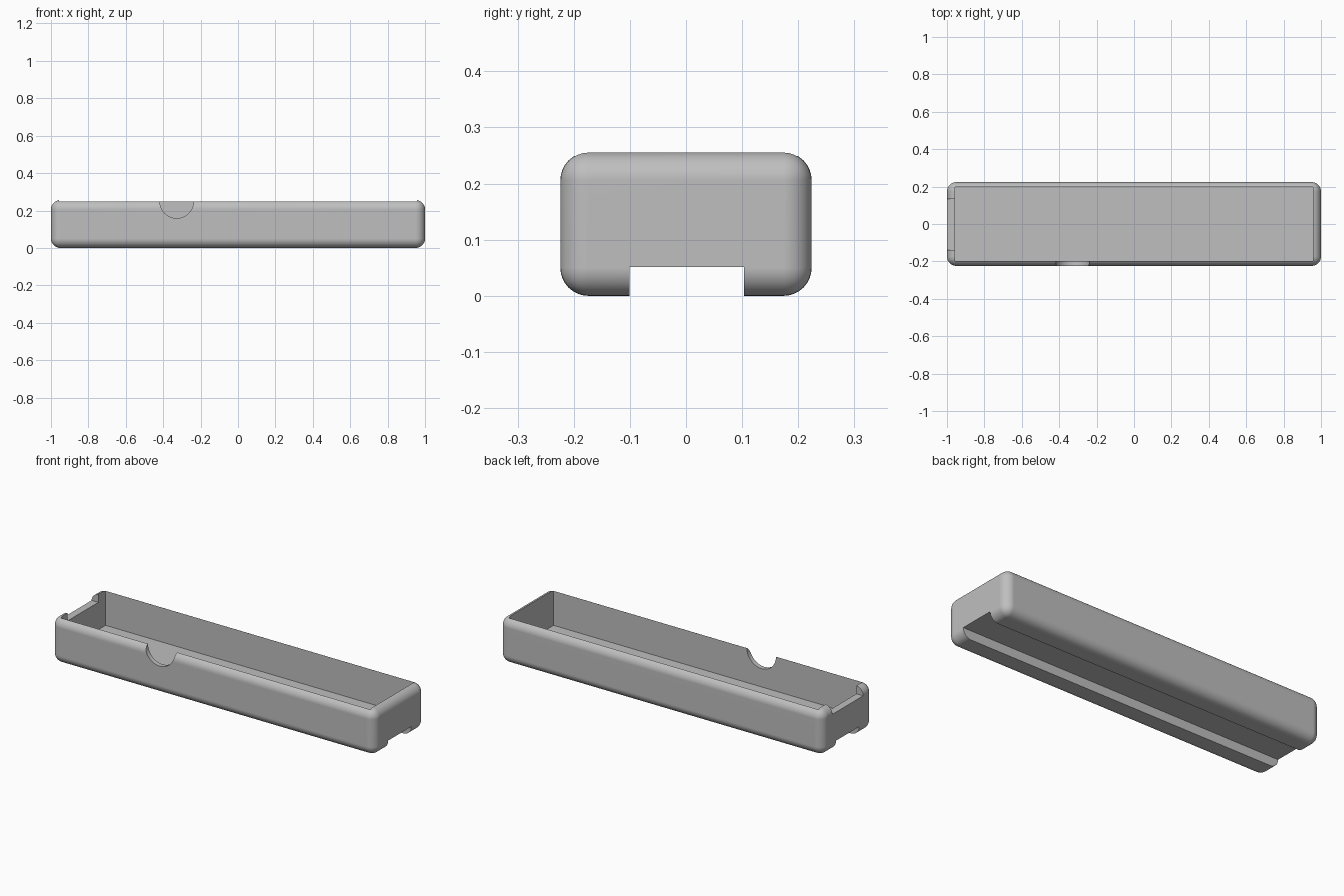
import bpy
from math import radians

# Remove the default cube
old = bpy.data.objects.get("Cube")
if old:
    bpy.data.objects.remove(old, do_unlink=True)

# Overall dimensions
LENGTH, WIDTH, HEIGHT, ROUND = 2.0, 0.448, 0.256, 0.05
FLOOR = 0.057


def box(name, x, y, z):
    """Box spanning the given (min, max) ranges."""
    spans = (x, y, z)
    bpy.ops.mesh.primitive_cube_add(size=1, location=[sum(s) / 2 for s in spans])
    obj = bpy.context.object
    obj.name = name
    obj.scale = [s[1] - s[0] for s in spans]
    bpy.ops.object.transform_apply(location=True, rotation=True, scale=True)
    return obj


def activate(obj):
    bpy.ops.object.select_all(action='DESELECT')
    obj.select_set(True)
    bpy.context.view_layer.objects.active = obj


def cut(obj, cutter):
    """Subtract the cutter from the object and discard it."""
    cutter.hide_render = True
    mod = obj.modifiers.new("cut", 'BOOLEAN')
    mod.operation = 'DIFFERENCE'
    mod.solver = 'EXACT'
    mod.object = cutter
    activate(obj)
    bpy.ops.object.modifier_apply(modifier=mod.name)
    bpy.data.objects.remove(cutter, do_unlink=True)


# Rounded outer block
tray = box("tray", (-LENGTH / 2, LENGTH / 2), (-WIDTH / 2, WIDTH / 2), (0, HEIGHT))
bevel = tray.modifiers.new("rounding", 'BEVEL')
bevel.width = ROUND
bevel.segments = 8
activate(tray)
bpy.ops.object.modifier_apply(modifier=bevel.name)

# Open cavity
cut(tray, box("cavity", (-0.958, 0.958), (-0.198, 0.198), (FLOOR, 0.4)))

# Groove along the underside
cut(tray, box("groove", (-1.2, 1.2), (-0.101, 0.103), (-0.1, 0.051)))

# Lowered rim at one end
cut(tray, box("end_notch", (-1.2, -0.9), (-0.138, 0.134), (0.21, 0.4)))

# Half-round finger notch in the front wall
bpy.ops.mesh.primitive_cylinder_add(vertices=64, radius=0.09, depth=0.2,
                                    location=(-0.328, -0.24, 0.249),
                                    rotation=(radians(90), 0, 0))
cut(tray, bpy.context.object)

# Smooth rounding with crisp cut edges
activate(tray)
bpy.ops.object.shade_smooth_by_angle(angle=radians(30))
weighted = tray.modifiers.new("even_shading", 'WEIGHTED_NORMAL')
weighted.keep_sharp = True

# Single grey material
grey = bpy.data.materials.new("plain_grey")
grey.use_nodes = True
colour = (0.52, 0.52, 0.52, 1)
grey.diffuse_color = colour
grey.node_tree.nodes["Principled BSDF"].inputs["Base Color"].default_value = colour
tray.data.materials.clear()
tray.data.materials.append(grey)
